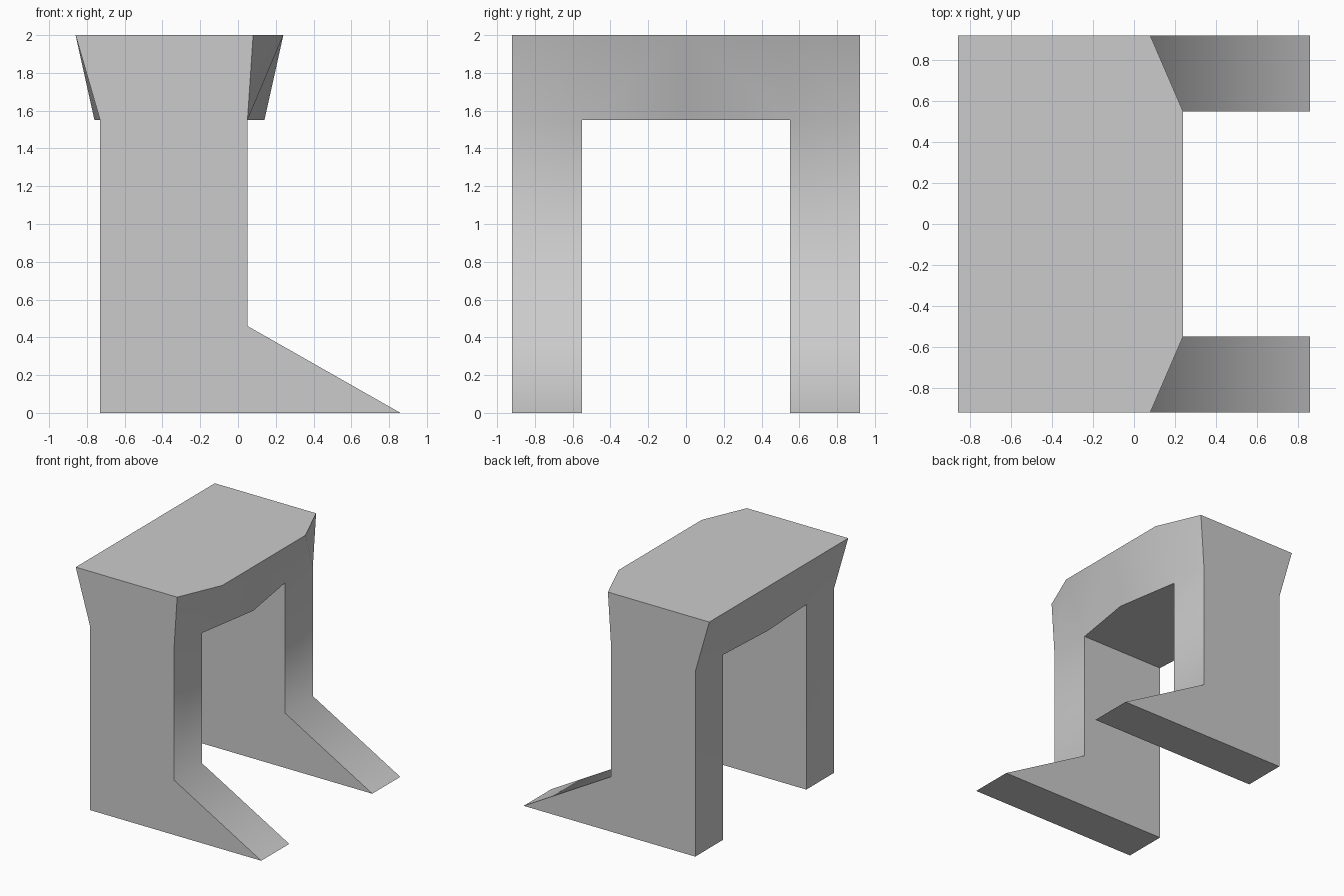
import bpy, bmesh, math

if "Cube" in bpy.data.objects:
    bpy.data.objects.remove(bpy.data.objects["Cube"])

# Side profiles (x, z), starting at the top back corner
def outline(front_top):
    return [(-0.86, 2), (front_top, 2), (0.05, 1.55), (0.05, 0.46),
            (0.86, 0), (-0.73, 0), (-0.73, 1.55)]

bm = bmesh.new()

def section(y, points):
    return [bm.verts.new((x, y, z)) for x, z in points]

def bridge(a, b, pairs):
    for i, j in pairs:
        bm.faces.new((a[i], a[j], b[j], b[i]))

# Half of the body: centre line, inner leg side, outer leg side
centre = section(0, [(-0.86, 2), (0.24, 2), (0.14, 1.55), (-0.76, 1.55)])
inner = section(0.55, outline(0.24))
outer = section(0.92, outline(0.08))

# Crossing beam between the legs
beam = [inner[i] for i in (0, 1, 2, 6)]
bridge(centre, beam, [(0, 1), (1, 2), (2, 3), (3, 0)])

# Leg with its wedge foot, including the beam end above it
bridge(inner, outer, [(i, (i + 1) % 7) for i in range(7)])
bm.faces.new(inner[2:])
bm.faces.new(outer)
bmesh.ops.recalc_face_normals(bm, faces=bm.faces)
if outer[0].link_faces and sum(f.normal.z for f in bm.faces
                               if all(v.co.z == 2 for v in f.verts)) < 0:
    bmesh.ops.reverse_faces(bm, faces=bm.faces)

mesh = bpy.data.meshes.new("legs_and_hips")
bm.to_mesh(mesh)
bm.free()
body = bpy.data.objects.new("legs_and_hips", mesh)
bpy.context.collection.objects.link(body)

# Other half
mirror = body.modifiers.new("Mirror", 'MIRROR')
mirror.use_axis = (False, True, False)

bpy.context.view_layer.objects.active = body
body.select_set(True)
bpy.ops.object.modifier_apply(modifier="Mirror")
bpy.ops.object.shade_smooth_by_angle(angle=math.radians(63))
